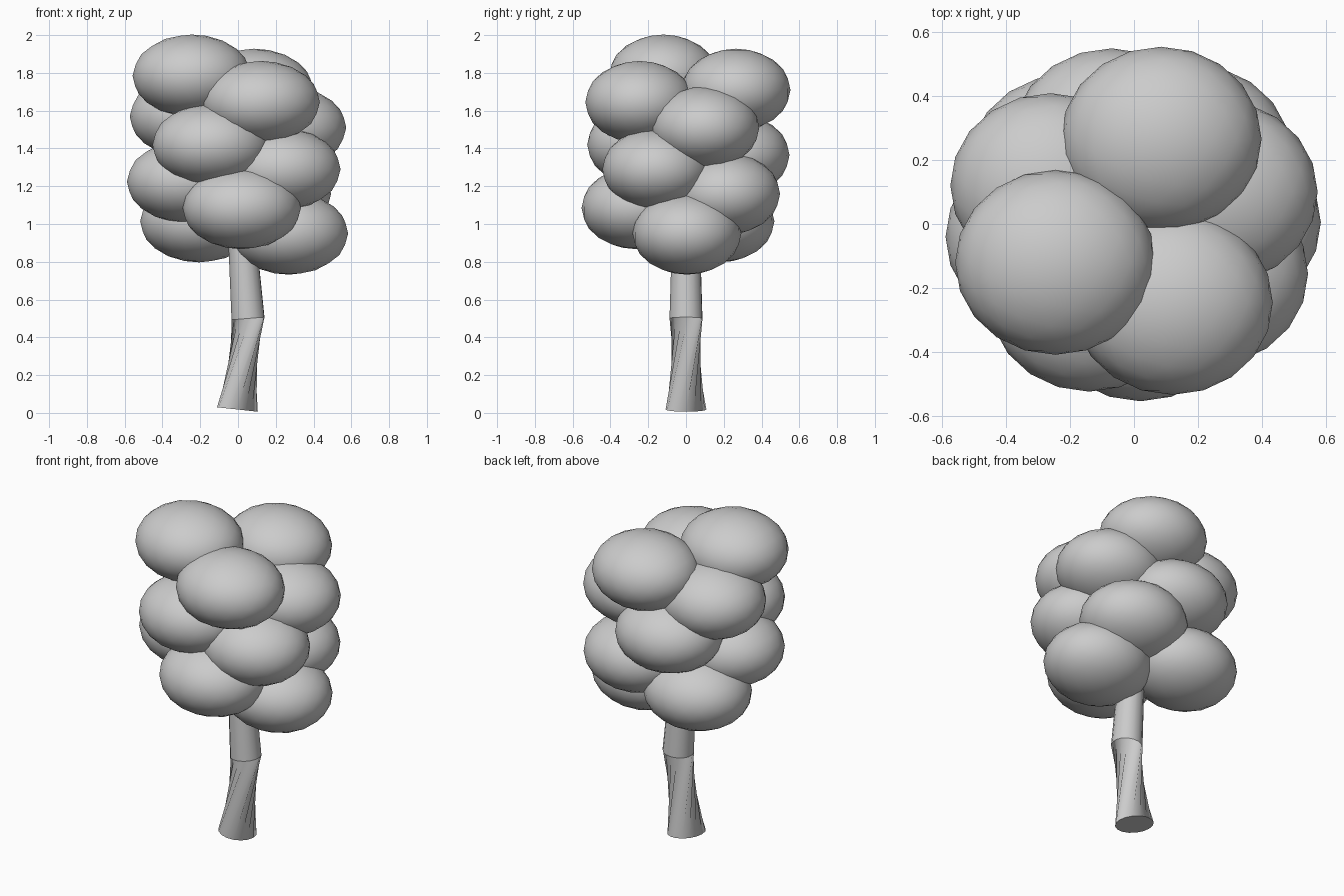
import bpy, bmesh, math
from mathutils import Matrix, Vector

cube = bpy.data.objects.get("Cube")
if cube:
    bpy.data.objects.remove(cube)

grey = bpy.data.materials.new("plain grey")
grey.use_nodes = True
colour = (0.6, 0.6, 0.6, 1)
grey.diffuse_color = colour
grey.node_tree.nodes["Principled BSDF"].inputs["Base Color"].default_value = colour


def add_object(name, bm, angle):
    mesh = bpy.data.meshes.new(name)
    bm.to_mesh(mesh)
    bm.free()
    mesh.materials.append(grey)
    obj = bpy.data.objects.new(name, mesh)
    bpy.context.collection.objects.link(obj)
    bpy.ops.object.select_all(action="DESELECT")
    obj.select_set(True)
    bpy.context.view_layer.objects.active = obj
    bpy.ops.object.shade_smooth_by_angle(angle=math.radians(angle))
    return obj


# Foliage: flattened balls in a descending spiral
centres = [
    (-0.245, -0.12, 1.785), (0.085, 0.265, 1.71), (0.12, -0.245, 1.645),
    (-0.26, 0.12, 1.57), (0.26, 0.10, 1.51), (-0.14, -0.235, 1.42),
    (-0.07, 0.26, 1.365), (0.23, -0.155, 1.29), (-0.275, -0.04, 1.225),
    (0.18, 0.21, 1.16), (0.02, -0.265, 1.085), (-0.205, 0.18, 1.015),
    (0.27, 0.005, 0.95),
]
for i, centre in enumerate(centres):
    bm = bmesh.new()
    bmesh.ops.create_icosphere(bm, subdivisions=3, radius=1)
    bm.transform(Matrix.Translation(centre) @ Matrix.Diagonal((0.313, 0.288, 0.218, 1)))
    add_object(f"foliage_{i + 1}", bm, 60)

# Trunk: tilted rings, the lower stretch twisted so its waist narrows
SIDES = 16
rings = [  # centre x, z, radius, tilt slope, twist in degrees
    (-0.003, 0.018, 0.108, -0.11, 0),
    (0.053, 0.50, 0.088, 0.08, 75),
    (0.01, 1.1, 0.07, 0, 75),
]
bm = bmesh.new()
loops = []
for cx, z, r, slope, twist in rings:
    loop = []
    for k in range(SIDES):
        a = math.tau * k / SIDES + math.radians(twist)
        x, y = r * math.cos(a), r * math.sin(a)
        loop.append(bm.verts.new(Vector((cx + x, y, z + slope * x))))
    loops.append(loop)
for low, high in zip(loops, loops[1:]):
    for k in range(SIDES):
        n = (k + 1) % SIDES
        bm.faces.new((low[k], low[n], high[n], high[k]))
bm.faces.new(loops[0][::-1])
bm.faces.new(loops[-1])
add_object("trunk", bm, 40)
